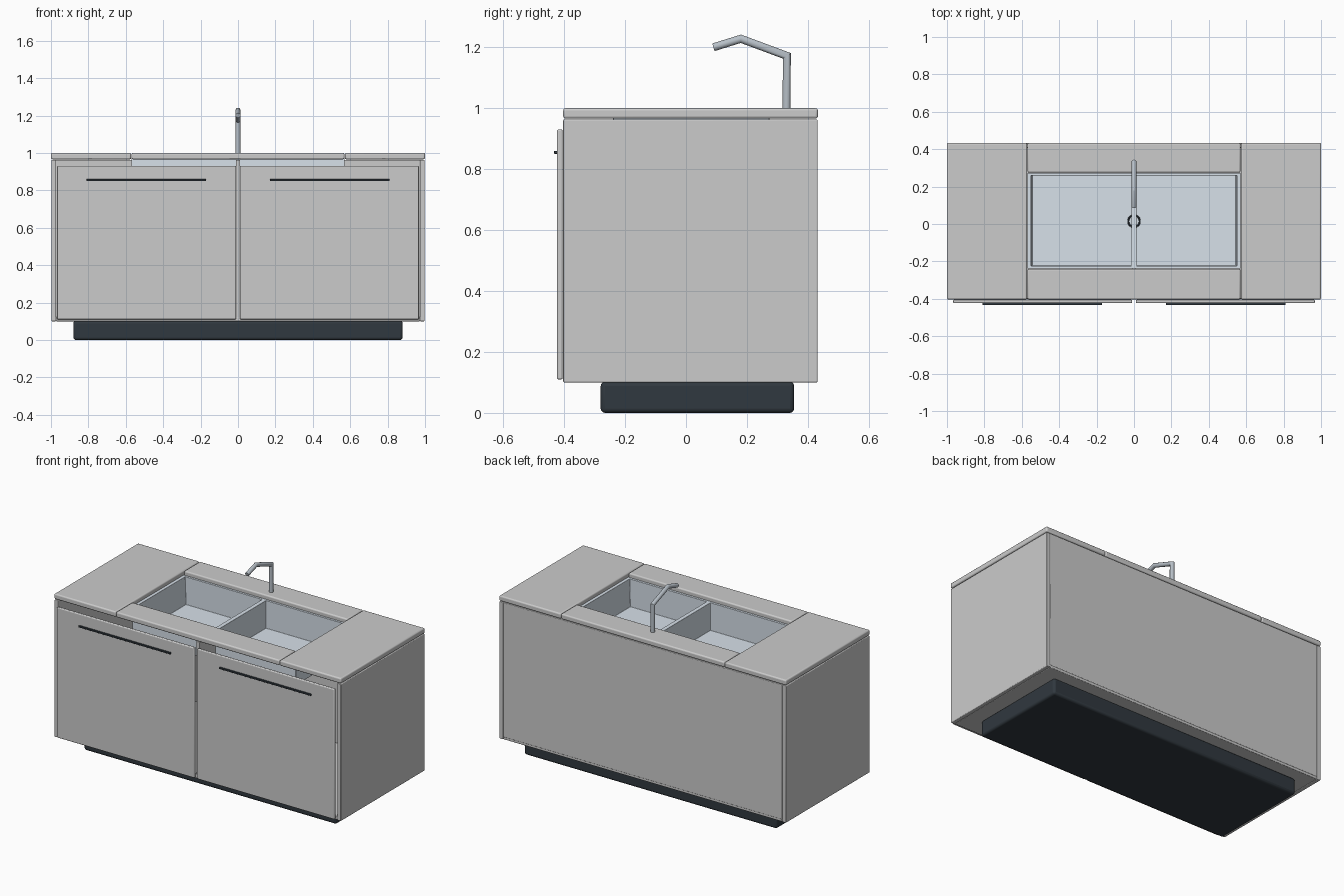
import bpy, bmesh, math
from mathutils import Vector

if "Cube" in bpy.data.objects:
    bpy.data.objects.remove(bpy.data.objects["Cube"])


def material(name, rgb):
    m = bpy.data.materials.new(name)
    m.diffuse_color = (*rgb, 1)
    m.use_nodes = True
    m.node_tree.nodes["Principled BSDF"].inputs["Base Color"].default_value = m.diffuse_color
    return m


DARK = material("dark", (0.03, 0.04, 0.05))
STEEL = material("steel", (0.68, 0.75, 0.82))
TAP = material("tap_metal", (0.48, 0.53, 0.58))


def finish(name, bm, mat=None, bevel=0, smooth=True):
    bmesh.ops.recalc_face_normals(bm, faces=bm.faces[:])
    me = bpy.data.meshes.new(name)
    bm.to_mesh(me)
    bm.free()
    ob = bpy.data.objects.new(name, me)
    bpy.context.collection.objects.link(ob)
    if mat:
        me.materials.append(mat)
    if bevel:
        b = ob.modifiers.new("bevel", 'BEVEL')
        b.width, b.segments = bevel, 3
    if smooth:
        bpy.ops.object.select_all(action='DESELECT')
        ob.select_set(True)
        bpy.context.view_layer.objects.active = ob
        bpy.ops.object.shade_smooth_by_angle(angle=math.radians(35))
    return ob


def box(name, x, y, z, mat=None, bevel=0.004):
    bm = bmesh.new()
    for v in bmesh.ops.create_cube(bm, size=1)["verts"]:
        v.co = [a[0] if c < 0 else a[1] for a, c in zip((x, y, z), v.co)]
    return finish(name, bm, mat, bevel)


# Plinth
box("plinth", (-0.88, 0.88), (-0.28, 0.355), (0, 0.102), DARK, 0.014)

# Carcass
box("bottom_panel", (-0.973, 0.973), (-0.40, 0.43), (0.10, 0.125))
box("back_panel", (-0.973, 0.973), (0.407, 0.432), (0.115, 0.963))
box("centre_panel", (-0.0115, 0.0115), (-0.40, 0.408), (0.12, 0.963), bevel=0.002)

# Side panels, doors, handles and end worktops, mirrored left and right
for side, s in (("left", -1), ("right", 1)):
    def span(a, b):
        return tuple(sorted((s * a, s * b)))
    box(side + "_side_panel", span(0.972, 0.998), (-0.403, 0.432), (0.10, 0.963))
    box(side + "_door", span(0.01, 0.967), (-0.423, -0.405), (0.11, 0.93), bevel=0.005)
    box(side + "_handle", span(0.17, 0.81), (-0.433, -0.421), (0.85, 0.86), DARK, 0.002)
    box(side + "_worktop", span(0.571, 1.0), (-0.403, 0.433), (0.966, 1.0), bevel=0.008)

# Middle worktop strips
box("front_worktop_strip", (-0.569, 0.569), (-0.403, -0.24), (0.966, 1.0), bevel=0.008)
box("back_worktop_strip", (-0.569, 0.569), (0.275, 0.433), (0.966, 1.0), bevel=0.008)

# Double sink: rim grid with two cells pushed down, inside an outer shell
xs = (-0.57, -0.55, -0.013, 0.013, 0.55, 0.57)
ys = (-0.239, -0.224, 0.26, 0.274)
bm = bmesh.new()
grid = [[bm.verts.new((x, y, 0.975)) for y in ys] for x in xs]
cells = {}
for i in range(len(xs) - 1):
    for j in range(len(ys) - 1):
        cells[i, j] = bm.faces.new((grid[i][j], grid[i + 1][j],
                                    grid[i + 1][j + 1], grid[i][j + 1]))
rim = [e for e in bm.edges if e.is_boundary]
basins = bmesh.ops.extrude_discrete_faces(bm, faces=[cells[1, 1], cells[3, 1]])["faces"]
for f in basins:
    for v in f.verts:
        v.co.z = 0.80
        v.co.x *= 0.99 if abs(v.co.x) > 0.1 else 1
shell = bmesh.ops.extrude_edge_only(bm, edges=rim)["geom"]
for v in shell:
    if isinstance(v, bmesh.types.BMVert):
        v.co.z = 0.78
bmesh.ops.holes_fill(bm, edges=[e for e in bm.edges if e.is_boundary], sides=0)
finish("double_sink", bm, STEEL, 0.002)

# Drain ring on the basin floor
bm = bmesh.new()
R, r, n, k = 0.031, 0.005, 24, 8
rings = []
for i in range(n):
    a = 2 * math.pi * i / n
    rings.append([bm.verts.new(((R + r * math.cos(t)) * math.cos(a),
                                0.015 + (R + r * math.cos(t)) * math.sin(a),
                                0.802 + r * math.sin(t)))
                  for t in (2 * math.pi * j / k for j in range(k))])
for i in range(n):
    p, q = rings[i], rings[(i + 1) % n]
    for j in range(k):
        bm.faces.new((p[j], q[j], q[(j + 1) % k], p[(j + 1) % k]))
finish("drain_ring", bm, DARK)

# Tap: mitred tube along a bent path in the yz plane
path = [Vector((0, y, z)) for y, z in ((0.33, 0.99), (0.331, 1.172), (0.18, 1.228), (0.09, 1.2))]
radius, k = 0.013, 16
bm = bmesh.new()
rings = []
for i, p in enumerate(path):
    d0 = (p - path[i - 1]).normalized() if i else (path[1] - p).normalized()
    d1 = (path[i + 1] - p).normalized() if i < len(path) - 1 else d0
    t = (d0 + d1).normalized()
    side = Vector((0, -t.z, t.y)) / t.dot(d0)
    rings.append([bm.verts.new(p + radius * (math.cos(a) * Vector((1, 0, 0)) + math.sin(a) * side))
                  for a in (2 * math.pi * j / k for j in range(k))])
for p, q in zip(rings, rings[1:]):
    for j in range(k):
        bm.faces.new((p[j], p[(j + 1) % k], q[(j + 1) % k], q[j]))
bm.faces.new(rings[0])
bm.faces.new(rings[-1])
finish("tap", bm, TAP)
